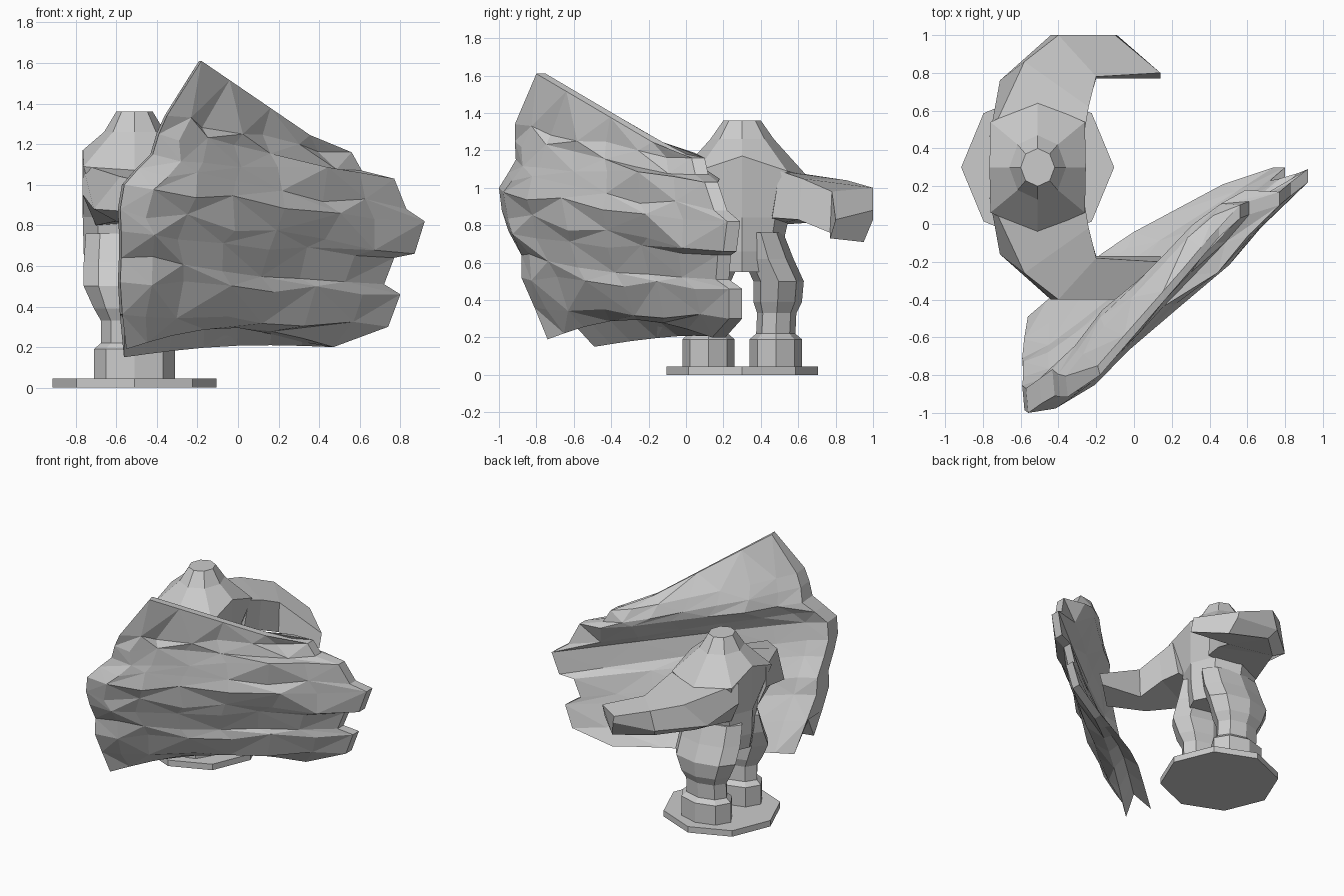
import bpy, bmesh, math, random

if "Cube" in bpy.data.objects:
    bpy.data.objects.remove(bpy.data.objects["Cube"])

CX, CY = -0.51, 0.30          # vertical axis of the figure
random.seed(4)


def finish(name, bm):
    bmesh.ops.recalc_face_normals(bm, faces=bm.faces)
    mesh = bpy.data.meshes.new(name)
    bm.to_mesh(mesh)
    bm.free()
    obj = bpy.data.objects.new(name, mesh)
    bpy.context.collection.objects.link(obj)
    return obj


def loft(name, rings):
    """Skin a list of equal-length point rings and cap both ends."""
    bm = bmesh.new()
    loops = [[bm.verts.new(p) for p in ring] for ring in rings]
    n = len(loops[0])
    for a, b in zip(loops, loops[1:]):
        for i in range(n):
            j = (i + 1) % n
            bm.faces.new((a[i], a[j], b[j], b[i]))
    bm.faces.new(loops[0])
    bm.faces.new(loops[-1])
    return finish(name, bm)


def octagon(cx, cy, z, rx, ry):
    return [(cx + rx * math.cos(k * math.pi / 4),
             cy + ry * math.sin(k * math.pi / 4), z) for k in range(8)]


def flip(p, s):
    return (p[0], CY + s * (p[1] - CY), p[2])


# Base plate
loft("base", [octagon(CX, CY, z, 0.405, 0.405) for z in (0, 0.045)])

# Torso and tapered hood
shoulder = []
for k in range(8):
    if k % 4 == 0:
        x, y, z = 0.255, 0, 1.17
    elif k % 2 == 0:
        x, y, z = 0, 0.35, 1.06
    else:
        x, y, z = 0.25, 0.24, 1.09
    c, s = math.cos(k * math.pi / 4), math.sin(k * math.pi / 4)
    shoulder.append((CX + math.copysign(x, c), CY + math.copysign(y, s), z))
loft("torso", [octagon(CX, CY, 0.55, 0.23, 0.20),
               octagon(CX, CY, 0.66, 0.25, 0.21),
               octagon(CX, CY, 0.84, 0.255, 0.25),
               shoulder,
               octagon(CX, CY, 1.26, 0.15, 0.17),
               octagon(CX, CY, 1.36, 0.09, 0.10)])

# Legs: z, x radius, y radius, y centre
leg = [(0.04, 0.20, 0.14, 0.48), (0.19, 0.20, 0.14, 0.48),
       (0.22, 0.165, 0.105, 0.48), (0.33, 0.165, 0.105, 0.485),
       (0.39, 0.20, 0.13, 0.49), (0.50, 0.25, 0.135, 0.495),
       (0.62, 0.25, 0.135, 0.44), (0.76, 0.24, 0.12, 0.40)]

# Arm sections, from shoulder to hand
arm = [[(-.765, .46, 1.10), (-.765, .46, .95), (-.70, .46, .80), (-.28, .46, .84), (-.26, .50, 1.09)],
       [(-.58, .86, 1.04), (-.71, .76, .88), (-.60, .76, .82), (-.25, .60, .83), (-.24, .62, 1.05)],
       [(-.40, 1.0, 1.0), (-.44, 1.0, .86), (-.40, .95, .80), (-.20, .77, .76), (-.20, .78, .98)],
       [(-.10, 1.0, .88), (-.09, 1.0, .83), (-.05, .95, .71), (.14, .77, .73), (.14, .80, .83)]]

for side, s in (("left", 1), ("right", -1)):
    loft(side + "_leg", [[flip(p, s) for p in octagon(CX, cy, z, rx, ry)]
                         for z, rx, ry, cy in leg])
    loft(side + "_arm", [[flip(p, s) for p in ring] for ring in arm])

# Ragged shield: front-face left and right ends of each row, bottom to top
left = [(-.55, -.74, .19), (-.57, -.81, .36), (-.58, -.88, .52), (-.575, -.88, .64),
        (-.575, -.95, .77), (-.58, -.985, .88), (-.56, -1.0, 1.0), (-.49, -.95, 1.08),
        (-.42, -.91, 1.15), (-.39, -.915, 1.25), (-.35, -.915, 1.34), (-.18, -.80, 1.61)]
right = [(.47, .14, .20), (.74, .23, .30), (.80, .23, .46), (.72, .16, .51),
         (.77, .17, .64), (.87, .20, .66), (.92, .22, .82), (.83, .15, .88),
         (.77, .10, 1.03), (.61, .05, 1.07), (.56, .03, 1.16), (.45, -.07, 1.18)]
# Thickness of each row: left end and middle
edge_t = [.25, .20, .17, .15, .14, .13, .13, .13, .14, .12, .11, .05]
mid_t = [.25, .21, .18, .17, .16, .16, .16, .20, .32, .27, .20, .05]
cols = [0, .10, .22, .38, .54, .70, .85, 1]

bm = bmesh.new()
front, back = [], []
rows = len(left)
for r in range(rows):
    f_row, b_row = [], []
    v = r / (rows - 1)
    taper = .45 if r < 7 else .8        # where the sheet begins to thin out
    for u in cols:
        x, y, z = (a + (b - a) * u for a, b in zip(left[r], right[r]))
        inner = 0 < u < 1 and 0 < r < rows - 1
        y -= 0.12 * math.sin(math.pi * v) * math.sin(math.pi * u ** 0.6)
        dx, dy, dz = (random.uniform(-1, 1) for _ in range(3)) if inner else (0, 0, 0)
        if u < .2:
            t = edge_t[r] + (mid_t[r] - edge_t[r]) * u / .2
        else:
            k = max(0, (u - taper) / (1 - taper))
            t = mid_t[r] + (.07 - mid_t[r]) * k
        f_row.append(bm.verts.new((x + .03 * dx, y + .02 * dy, z + .025 * dz)))
        b_row.append(bm.verts.new((x - .012 * (1 - u), y + t,
                                   z - (.04 * (1 - u) if r == 0 else 0))))
    # the lower front edge lifts a little in the middle
    if r == 0:
        for c, u in enumerate(cols):
            f_row[c].co.z += .10 * math.sin(math.pi * u)
            b_row[c].co.z += .03 * math.sin(math.pi * u)
    front.append(f_row)
    back.append(b_row)

n = len(cols)
for r in range(rows - 1):
    for c in range(n - 1):
        for g in (front, back):
            a, b, d, e = g[r][c], g[r][c + 1], g[r + 1][c + 1], g[r + 1][c]
            if (r + c) % 2:
                bm.faces.new((a, b, d))
                bm.faces.new((a, d, e))
            else:
                bm.faces.new((a, b, e))
                bm.faces.new((b, d, e))

# Groove that splits the lower rim into two thin blades
groove = []
for c, u in enumerate(cols):
    p = (front[0][c].co + back[0][c].co) / 2
    p.y -= .10 * max(0, 1 - u / .8) * .5
    p.z += .17 * max(0, 1 - u / .8)
    groove.append(bm.verts.new(p))
for c in range(n - 1):
    bm.faces.new((front[0][c], front[0][c + 1], groove[c + 1], groove[c]))
    bm.faces.new((groove[c], groove[c + 1], back[0][c + 1], back[0][c]))
    bm.faces.new((front[-1][c], front[-1][c + 1], back[-1][c + 1], back[-1][c]))
# Rims on both ends
for c in (0, n - 1):
    bm.faces.new((front[0][c], front[1][c], groove[c]))
    bm.faces.new((front[1][c], back[1][c], groove[c]))
    bm.faces.new((groove[c], back[1][c], back[0][c]))
    for r in range(1, rows - 1):
        bm.faces.new((front[r][c], front[r + 1][c], back[r + 1][c], back[r][c]))
finish("ragged_shield", bm)
